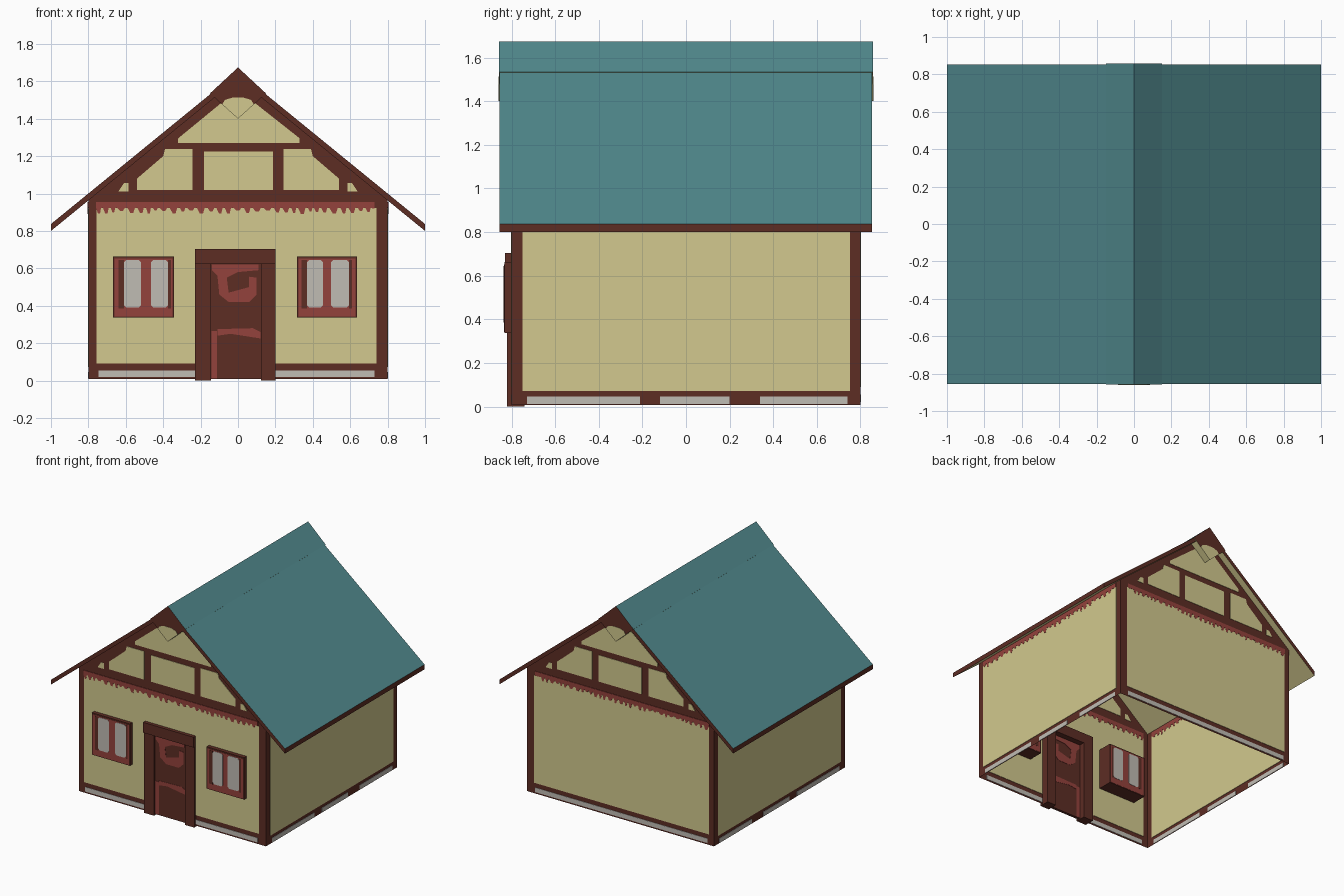
import bpy, bmesh, random
from mathutils import Vector

if "Cube" in bpy.data.objects:
    bpy.data.objects.remove(bpy.data.objects["Cube"])

random.seed(4)


def srgb(r, g, b):
    f = lambda c: c / 12.92 if c <= 0.04045 else ((c + 0.055) / 1.055) ** 2.4
    return (f(r / 255), f(g / 255), f(b / 255), 1)


COL = {"teal": (80, 136, 140), "cream": (210, 201, 142), "brown": (93, 45, 36),
       "red": (148, 66, 60), "grey": (192, 188, 180)}
MAT = {}
for key, c in COL.items():
    MAT[key] = bpy.data.materials.new(key)
    MAT[key].diffuse_color = srgb(*c)


def prism(name, pts, mat, axis, a, b):
    """Extrude a profile along y (pts = x,z) or x (pts = y,z) from a to b.
    mat is one colour, or (up, down, upright) chosen by face direction."""
    bm = bmesh.new()
    place = (lambda u, z, d: (u, d, z)) if axis == "y" else (lambda u, z, d: (d, u, z))
    face = bm.faces.new([bm.verts.new(place(u, z, a)) for u, z in pts])
    if b != a:
        ext = bmesh.ops.extrude_face_region(bm, geom=[face])["geom"]
        move = Vector(place(0, 0, b - a))
        bmesh.ops.translate(bm, vec=move, verts=[v for v in ext if isinstance(v, bmesh.types.BMVert)])
        bmesh.ops.recalc_face_normals(bm, faces=bm.faces)
    bm.normal_update()
    mats = (mat,) * 3 if isinstance(mat, str) else mat
    if len(set(mats)) > 1:
        for f in bm.faces:
            f.material_index = 0 if f.normal.z > 0.3 else 1 if f.normal.z < -0.3 else 2
    else:
        mats = mats[:1]
    me = bpy.data.meshes.new(name)
    bm.to_mesh(me)
    bm.free()
    for m in mats:
        me.materials.append(MAT[m])
    ob = bpy.data.objects.new(name, me)
    bpy.context.collection.objects.link(ob)
    return ob


def rect(u0, u1, z0, z1):
    return [(u0, z0), (u1, z0), (u1, z1), (u0, z1)]


def flip(pts):
    return [(-u, z) for u, z in pts]


def drip(u0, u1):
    """Red band under the top beam with an uneven lower edge."""
    pts, u = [(u1, 0.955), (u0, 0.955)], u0
    while u < u1 - 0.05:
        w = random.uniform(0.03, 0.06)
        low = random.uniform(0.89, 0.912)
        pts += [(u, 0.925), (u + w * 0.3, low), (u + w * 0.6, low), (u + w * 0.75, 0.922)]
        u += w
    return pts + [(u1, 0.92)]


def paint(name, pts, mat, axis, at, half=0.003):
    """Thin plate passing through a wall, so it shows on both sides."""
    prism(name, pts, mat, axis, at - half, at + half)


# Gable walls: brown timber sheet with painted fields
SLOPE = 0.815
eave = 0.98
gable = [(-0.8, 0.008), (0.8, 0.008), (0.8, eave), (0, eave + 0.8 * SLOPE), (-0.8, eave)]
side_panel = [(0.242, 1.02), (0.54, 1.02), (0.54, 1.08), (0.4, 1.2), (0.39, 1.238), (0.242, 1.238)]
corner_panel = [(0.585, 1.01), (0.64, 1.01), (0.61, 1.055), (0.585, 1.055)]
top_panel = [(-0.32, 1.27), (0.33, 1.27), (0.33, 1.295), (0.07, 1.5), (-0.07, 1.5), (-0.32, 1.295)]
for label, y in (("front", -0.8), ("back", 0.8)):
    prism(label + "_wall", gable, "brown", "y", y, y)
    paint(label + "_plaster", rect(-0.757, 0.74, 0.09, 0.922), "cream", "y", y)
    paint(label + "_drip", drip(-0.76, 0.73), "red", "y", y, 0.004)
    paint(label + "_gable_centre_panel", rect(-0.182, 0.188, 1.02, 1.225), "cream", "y", y)
    paint(label + "_gable_top_panel", top_panel, "cream", "y", y)
    for s, f in (("right", list), ("left", flip)):
        paint(f"{label}_gable_{s}_panel", f(side_panel), "cream", "y", y)
        paint(f"{label}_gable_{s}_corner", f(corner_panel), "cream", "y", y)
    strips = [(-0.745, -0.23), (0.2, 0.73)] if y < 0 else [(-0.745, 0.73)]
    for u0, u1 in strips:
        paint(label + "_base_stone", rect(u0, u1, 0.02, 0.055), "grey", "y", y)

# Side walls
for label, x in (("right", 0.8), ("left", -0.8)):
    prism(label + "_wall", rect(-0.8, 0.8, 0.008, 0.975), "brown", "x", x, x)
    paint(label + "_plaster", rect(-0.75, 0.753, 0.072, 0.922), "cream", "x", x)
    paint(label + "_drip", drip(-0.75, 0.75), "red", "x", x, 0.004)
    for u0, u1 in ((-0.73, -0.21), (-0.12, 0.2), (0.34, 0.74)):
        paint(label + "_base_stone", rect(u0, u1, 0.012, 0.046), "grey", "x", x)

# Roof slabs: teal above, cream below, brown edges
roof = [(1, 0.8), (1, 0.837), (0, 0.837 + SLOPE), (-1, 0.837), (-1, 0.8), (0, 0.8 + SLOPE)]
prism("roof", roof, ("teal", "cream", "brown"), "y", -0.855, 0.852)

# Ridge beam: diamond bar with a cream patch on each end
ridge = [(0, 1.4), (0.15, 1.535), (0, 1.674), (-0.15, 1.535)]
prism("ridge_beam", ridge, ("teal", "cream", "brown"), "y", -0.858, 0.857)
patch = [(0, 1.4), (0.085, 1.4765), (0.07, 1.5), (0.03, 1.513),
         (-0.03, 1.513), (-0.07, 1.5), (-0.085, 1.4765)]
for y in (-0.858, 0.857):
    paint("ridge_end_patch", patch, "cream", "y", y, 0.002)

# Windows: boxes through the front wall, painted on both faces
for label, x0, x1, panes in (
        ("left", -0.668, -0.342, ((-0.61, -0.519), (-0.465, -0.374))),
        ("right", 0.315, 0.636, ((0.369, 0.455), (0.497, 0.594)))):
    prism(label + "_window", rect(x0, x1, 0.338, 0.662), "brown", "y", -0.833, -0.68)
    for y in (-0.833, -0.68):
        paint(label + "_window_frame", rect(x0 + 0.008, x1 - 0.008, 0.342, 0.652), "red", "y", y, 0.002)
        paint(label + "_window_shade", rect(panes[0][0] - 0.03, panes[0][0], 0.385, 0.645),
              "brown", "y", y, 0.003)
        paint(label + "_window_shade", rect(panes[1][1], panes[1][1] + 0.015, 0.385, 0.645),
              "brown", "y", y, 0.003)
        for u0, u1 in panes:
            c = 0.012
            pane = [(u0 + c, 0.39), (u1 - c, 0.39), (u1, 0.39 + c), (u1, 0.645 - c),
                    (u1 - c, 0.645), (u0 + c, 0.645), (u0, 0.645 - c), (u0, 0.39 + c)]
            paint(label + "_window_pane", pane, "grey", "y", y, 0.004)

# Door with frame
prism("door", rect(-0.145, 0.123, 0.008, 0.63), "brown", "y", -0.806, -0.785)
prism("door_left_post", rect(-0.23, -0.144, 0, 0.63), "brown", "y", -0.82, -0.74)
prism("door_right_post", rect(0.122, 0.2, 0, 0.63), "brown", "y", -0.82, -0.74)
prism("door_header", rect(-0.23, 0.2, 0.623, 0.703), "brown", "y", -0.83, -0.74)
worn = [(-0.14, 0.62), (-0.14, 0.59), (-0.11, 0.56), (-0.1, 0.46), (-0.05, 0.42), (0.06, 0.42),
        (0.1, 0.46), (0.1, 0.55), (0.06, 0.555), (0.06, 0.5), (-0.05, 0.47), (-0.06, 0.55),
        (0.0, 0.58), (0.11, 0.59), (0.11, 0.62)]
band = [(-0.11, 0.24), (-0.04, 0.25), (0.12, 0.225), (0.12, 0.26), (0.08, 0.28), (-0.11, 0.275)]
for y in (-0.806, -0.785):
    paint("door_worn_top", worn, "red", "y", y, 0.002)
    paint("door_worn_band", band, "red", "y", y, 0.002)
    paint("door_worn_edge", rect(-0.143, -0.112, 0.01, 0.265), "red", "y", y, 0.002)

for m in bpy.data.materials:
    if m.users and not m.is_grease_pencil:
        m.use_nodes = True
        m.node_tree.nodes["Principled BSDF"].inputs["Base Color"].default_value = m.diffuse_color
